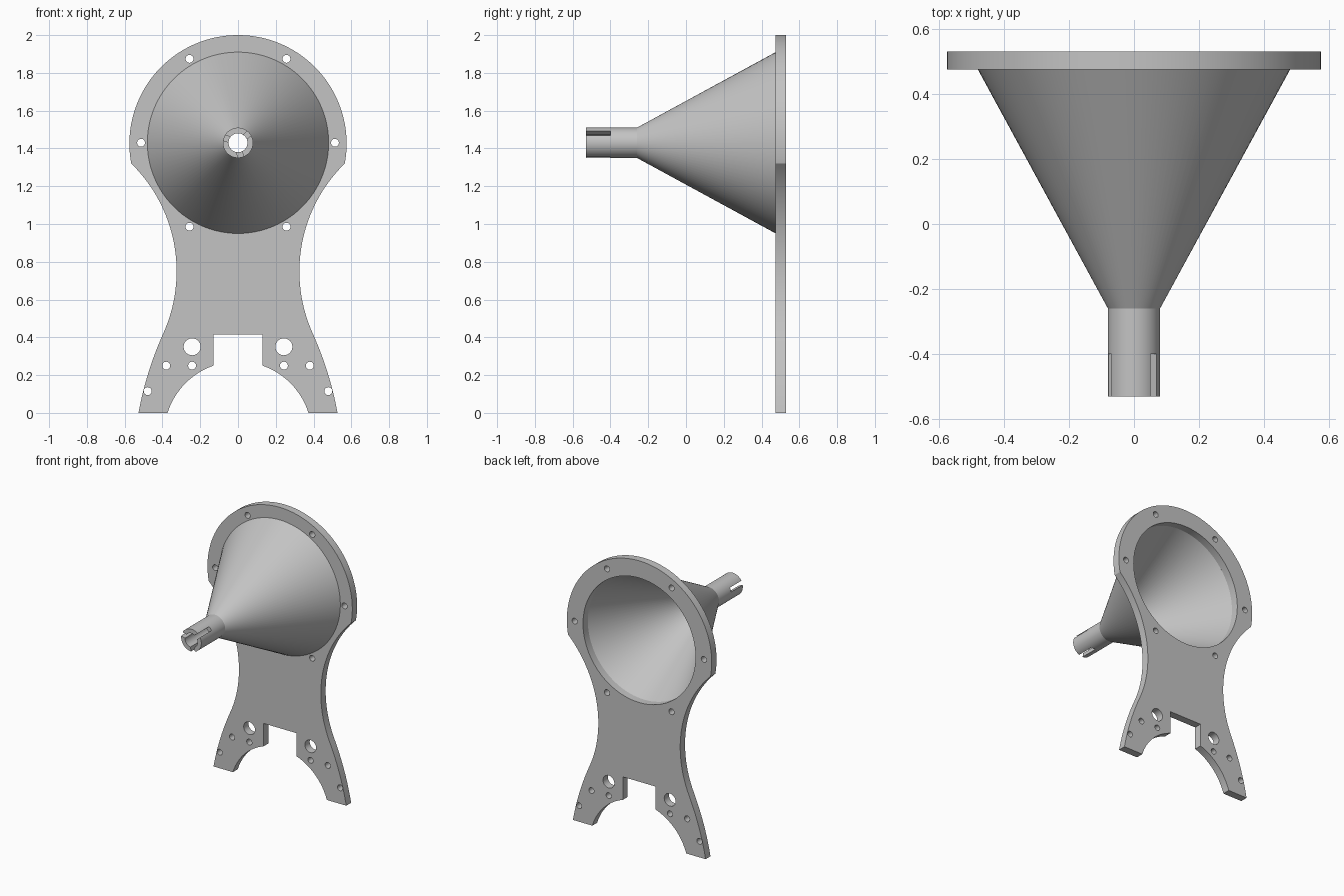
import bpy, bmesh, math
from mathutils import Matrix, Vector

if "Cube" in bpy.data.objects:
    bpy.data.objects.remove(bpy.data.objects["Cube"], do_unlink=True)

AXIS_Z = 1.43                 # height of the funnel axis
FRONT, BACK = 0.475, 0.53     # plate faces along y
SEGMENTS = 96

grey = bpy.data.materials.new("plain grey")
grey.use_nodes = True
colour = (0.55, 0.55, 0.55, 1)
grey.diffuse_color = colour
grey.node_tree.nodes["Principled BSDF"].inputs["Base Color"].default_value = colour


def select_only(obj):
    bpy.ops.object.select_all(action="DESELECT")
    obj.select_set(True)
    bpy.context.view_layer.objects.active = obj


def add_object(name, data):
    obj = bpy.data.objects.new(name, data)
    bpy.context.collection.objects.link(obj)
    return obj


def mesh_object(name, bm):
    mesh = bpy.data.meshes.new(name)
    bm.to_mesh(mesh)
    bm.free()
    return add_object(name, mesh)


def finish(obj):
    """Weld, fix normals and shade smooth with sharp edges."""
    bm = bmesh.new()
    bm.from_mesh(obj.data)
    bmesh.ops.remove_doubles(bm, verts=bm.verts, dist=0.0001)
    bmesh.ops.recalc_face_normals(bm, faces=bm.faces)
    bm.to_mesh(obj.data)
    bm.free()
    obj.data.materials.clear()
    obj.data.materials.append(grey)
    select_only(obj)
    bpy.ops.object.shade_smooth_by_angle(angle=math.radians(25))


def arc(cx, cz, r, start, end, n):
    """Points on a circle between two angles in radians."""
    angles = [start + (end - start) * i / n for i in range(n + 1)]
    return [(cx + r * math.cos(a), cz + r * math.sin(a)) for a in angles]


def arc_through(p, q, s, n):
    """Points on the arc from p through q to s."""
    (ax, ay), (bx, by), (cx, cy) = p, q, s
    d = 2 * (ax * (by - cy) + bx * (cy - ay) + cx * (ay - by))
    a2, b2, c2 = ax * ax + ay * ay, bx * bx + by * by, cx * cx + cy * cy
    ux = (a2 * (by - cy) + b2 * (cy - ay) + c2 * (ay - by)) / d
    uy = (a2 * (cx - bx) + b2 * (ax - cx) + c2 * (bx - ax)) / d
    start = math.atan2(ay - uy, ax - ux)
    end = math.atan2(cy - uy, cx - ux)
    sweep = (end - start + math.pi) % math.tau - math.pi
    return arc(ux, uy, math.hypot(ax - ux, ay - uy), start, start + sweep, n)


# Backing plate: right half of the outline from the notch round to the crown
half = [(0.13, 0.415)]
half += arc_through((0.13, 0.25), (0.28, 0.155), (0.373, 0), 16)
half += arc_through((0.527, 0), (0.474, 0.214), (0.396, 0.42), 12)
half += arc_through((0.396, 0.42), (0.325, 0.75), (0.565, 1.32), 32)[1:]
half += arc(0, 1.425, 0.575, math.radians(-10), math.pi / 2, 48)
outline = half + [(-x, z) for x, z in reversed(half[:-1])]

# Plate holes: funnel bore, six rim holes, then mirrored foot holes
loops = [outline, arc(0, AXIS_Z, 0.447, 0, math.tau, SEGMENTS)[:-1]]
for x, z in arc(0, AXIS_Z, 0.513, 0, math.tau, 6)[:-1]:
    loops.append(arc(x, z, 0.021, 0, math.tau, 24)[:-1])
for x, z, r in [(0.243, 0.35, 0.045), (0.243, 0.25, 0.021),
                (0.38, 0.25, 0.021), (0.478, 0.115, 0.021)]:
    for side in (-1, 1):
        loops.append(arc(side * x, z, r, 0, math.tau, 24)[:-1])

curve = bpy.data.curves.new("backing_plate", "CURVE")
curve.dimensions = "2D"
curve.fill_mode = "BOTH"
curve.extrude = (BACK - FRONT) / 2
for loop in loops:
    spline = curve.splines.new("POLY")
    spline.points.add(len(loop) - 1)
    for point, (x, z) in zip(spline.points, loop):
        point.co = (x, z, 0, 1)
    spline.use_cyclic_u = True
plate = add_object("backing_plate", curve)
select_only(plate)
bpy.ops.object.convert(target="MESH")
plate = bpy.context.view_layer.objects.active
plate.data.transform(Matrix.Translation((0, (FRONT + BACK) / 2, 0))
                     @ Matrix.Rotation(math.pi / 2, 4, "X"))
finish(plate)

# Hollow funnel: closed wall profile (radius, y) spun round the y axis
profile = [(0.08, -0.53), (0.08, -0.26), (0.48, FRONT),
           (0.447, FRONT), (0.05, -0.26), (0.05, -0.53)]
bm = bmesh.new()
verts = [bm.verts.new((r, y, AXIS_Z)) for r, y in profile]
edges = [bm.edges.new((verts[i - 1], verts[i])) for i in range(len(verts))]
bmesh.ops.spin(bm, geom=verts + edges, cent=(0, 0, AXIS_Z), axis=(0, 1, 0),
               angle=math.tau, steps=SEGMENTS, use_merge=True)
bmesh.ops.remove_doubles(bm, verts=bm.verts, dist=0.0001)
bmesh.ops.recalc_face_normals(bm, faces=bm.faces)
funnel = mesh_object("funnel", bm)

# Three slots in the spout tip
bm = bmesh.new()
for degrees in (40, 160, 280):
    place = (Matrix.Translation((0, -0.5, AXIS_Z))
             @ Matrix.Rotation(math.radians(-degrees), 4, "Y")
             @ Matrix.Translation((0.07, 0, 0))
             @ Matrix.Diagonal(Vector((0.08, 0.2, 0.03, 1))))
    bmesh.ops.create_cube(bm, size=1, matrix=place)
cutter = mesh_object("slot_cutter", bm)
cutter.hide_render = True
slots = funnel.modifiers.new("slots", "BOOLEAN")
slots.operation = "DIFFERENCE"
slots.solver = "EXACT"
slots.object = cutter
select_only(funnel)
bpy.ops.object.modifier_apply(modifier="slots")
bpy.data.objects.remove(cutter, do_unlink=True)
finish(funnel)
